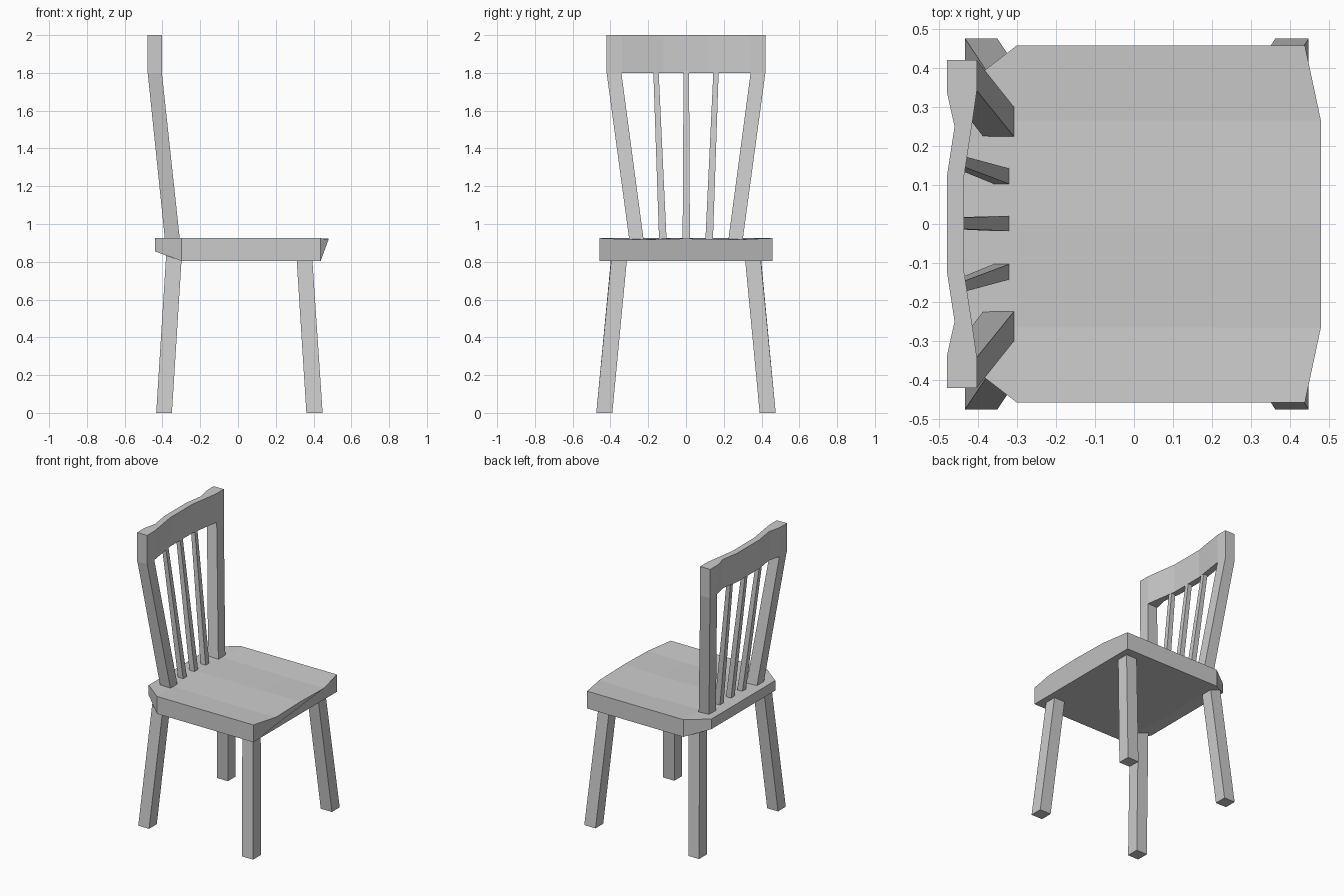
import bpy

if "Cube" in bpy.data.objects:
    bpy.data.objects.remove(bpy.data.objects["Cube"])


def mesh_object(name, verts, faces):
    mesh = bpy.data.meshes.new(name)
    mesh.from_pydata(verts, [], faces)
    obj = bpy.data.objects.new(name, mesh)
    bpy.context.collection.objects.link(obj)
    return obj


def loft(name, sections):
    """Closed flat-faced skin through rings with equal point counts."""
    n = len(sections[0])
    verts = [p for ring in sections for p in ring]
    faces = [tuple(range(n))[::-1],
             tuple(range(len(verts) - n, len(verts)))]
    for k in range(len(sections) - 1):
        for i in range(n):
            j = (i + 1) % n
            faces.append((k * n + i, k * n + j, (k + 1) * n + j, (k + 1) * n + i))
    obj = mesh_object(name, verts, faces)
    # consistent outward normals
    import bmesh
    bm = bmesh.new()
    bm.from_mesh(obj.data)
    bmesh.ops.recalc_face_normals(bm, faces=bm.faces)
    bm.to_mesh(obj.data)
    bm.free()
    return obj


def ring(x0, x1, y0, y1, z):
    return [(x0, y0, z), (x1, y0, z), (x1, y1, z), (x0, y1, z)]


def bar(name, bottom, top, side=1):
    """Splayed bar between two (x0, x1, y0, y1, z) rectangles."""
    rings = [ring(*bottom), ring(*top)]
    return loft(name, [[(x, y * side, z) for x, y, z in r] for r in rings])


# Seat: lofted from back to front, shallow scoops and a bowed upper front edge
def seat_section(x, half, bottom, scoop, bow=0.0):
    return [(x, -half, 0.925), (x + bow, -half * 0.58, 0.925 - scoop),
            (x + bow, 0, 0.925 - scoop * 0.3), (x + bow, half * 0.58, 0.925 - scoop),
            (x, half, 0.925), (x, half, bottom), (x, -half, bottom)]


loft("seat", [
    seat_section(-0.44, 0.35, 0.855, 0.0),
    seat_section(-0.30, 0.458, 0.805, 0.006),
    seat_section(0.20, 0.458, 0.805, 0.014),
    seat_section(0.438, 0.458, 0.805, 0.008, 0.041),
])

# Legs, back posts and outer spindles, mirrored left and right
for side, tag in ((1, "left"), (-1, "right")):
    bar("front_leg_" + tag, (0.362, 0.448, 0.39, 0.475, 0.0),
        (0.31, 0.393, 0.312, 0.395, 0.82), side)
    bar("back_leg_" + tag, (-0.433, -0.35, 0.39, 0.475, 0.0),
        (-0.38, -0.297, 0.312, 0.395, 0.84), side)
    bar("back_post_" + tag, (-0.385, -0.306, 0.222, 0.298, 0.90),
        (-0.478, -0.403, 0.342, 0.42, 1.80), side)
    bar("outer_spindle_" + tag, (-0.358, -0.318, 0.102, 0.142, 0.90),
        (-0.463, -0.433, 0.145, 0.173, 1.81), side)

# Middle spindle
bar("middle_spindle", (-0.358, -0.318, -0.018, 0.021, 0.90),
    (-0.466, -0.436, -0.013, 0.016, 1.81))

# Top rail: wavy plan profile, front and back x at each y station
half_plan = [(0.42, -0.48, -0.403), (0.34, -0.48, -0.403),
             (0.25, -0.46, -0.416), (0.12, -0.48, -0.436)]
plan = half_plan + [(-y, b, f) for y, b, f in reversed(half_plan)]
loft("top_rail", [[(b, y, 1.80), (f, y, 1.80), (f, y, 2.0), (b, y, 2.0)]
                  for y, b, f in plan])
